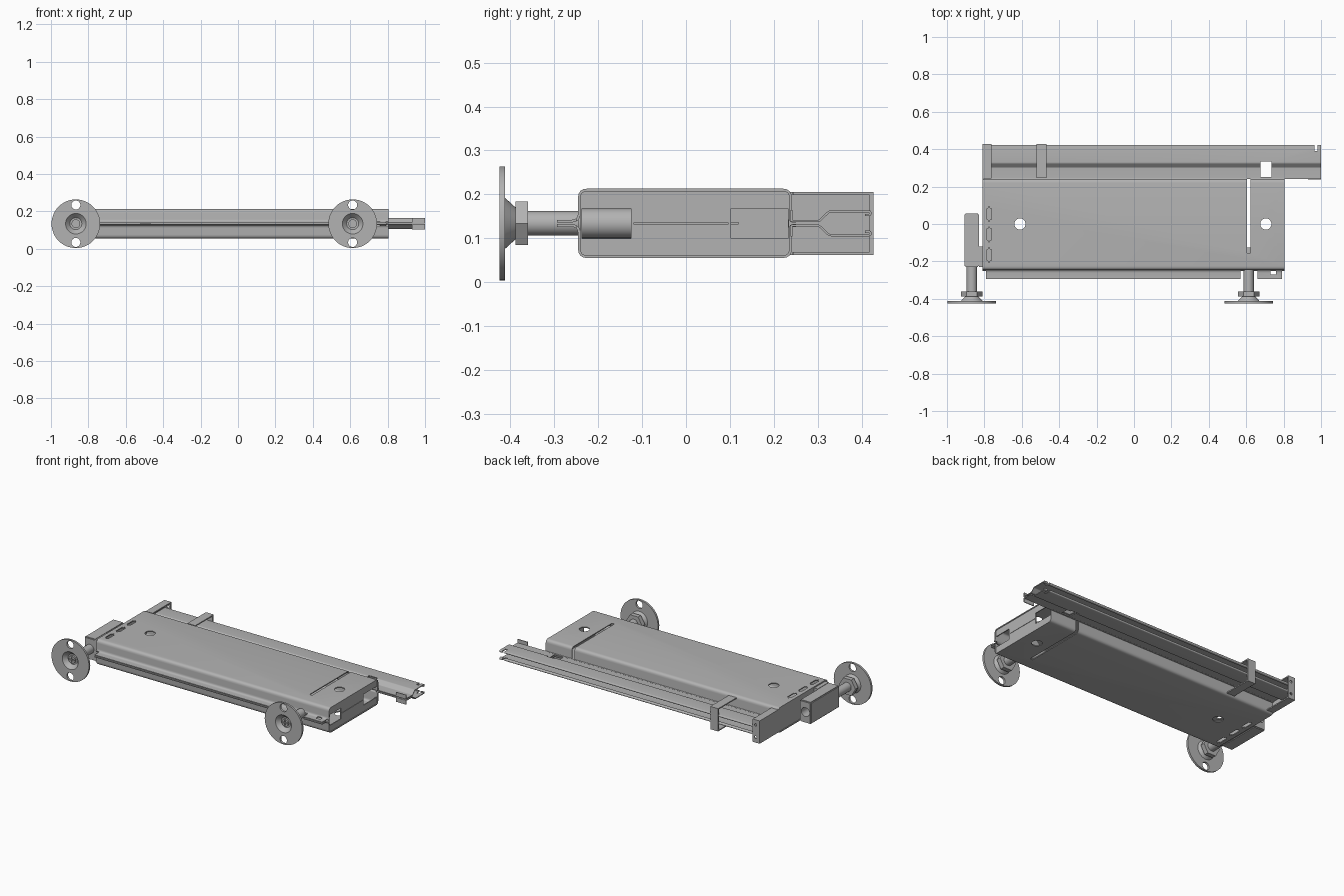
import bpy, bmesh, math
from mathutils import Vector, Matrix

if "Cube" in bpy.data.objects:
    bpy.data.objects.remove(bpy.data.objects["Cube"])

ZC = 0.134  # height of the mid plane
steel = bpy.data.materials.new("grey_steel")
steel.use_nodes = True
steel.diffuse_color = (0.45, 0.45, 0.45, 1)
steel.node_tree.nodes["Principled BSDF"].inputs["Base Color"].default_value = (0.45, 0.45, 0.45, 1)


def finish(name, bm):
    bmesh.ops.recalc_face_normals(bm, faces=bm.faces)
    me = bpy.data.meshes.new(name)
    bm.to_mesh(me)
    bm.free()
    me.materials.append(steel)
    ob = bpy.data.objects.new(name, me)
    bpy.context.collection.objects.link(ob)
    return ob


def add_box(bm, x0, x1, y0, y1, z0, z1):
    size = Matrix.Diagonal((x1 - x0, y1 - y0, z1 - z0, 1))
    mid = Matrix.Translation(((x0 + x1) / 2, (y0 + y1) / 2, (z0 + z1) / 2))
    return bmesh.ops.create_cube(bm, size=1, matrix=mid @ size)["verts"]


def add_cyl(bm, centre, r, depth, axis="Z", segs=32):
    turn = Matrix.Rotation(math.pi / 2, 4, "X") if axis == "Y" else Matrix()
    bmesh.ops.create_cone(bm, cap_ends=True, segments=segs, radius1=r, radius2=r,
                          depth=depth, matrix=Matrix.Translation(centre) @ turn)


def boxes(name, *specs):
    bm = bmesh.new()
    for s in specs:
        add_box(bm, *s)
    return finish(name, bm)


def bake(ob):
    """Turn the modifier stack into plain mesh."""
    dg = bpy.context.evaluated_depsgraph_get()
    me = bpy.data.meshes.new_from_object(ob.evaluated_get(dg))
    ob.modifiers.clear()
    ob.data = me


def cut(ob, bm):
    tool = finish("cutter", bm)
    tool.hide_render = True
    mod = ob.modifiers.new("cut", "BOOLEAN")
    mod.object, mod.operation, mod.solver = tool, "DIFFERENCE", "EXACT"
    bake(ob)
    bpy.data.objects.remove(tool)


def rounded(pts, r, steps=4):
    """Round the inner corners of an open path."""
    pts = [Vector(p) for p in pts]
    out = [pts[0]]
    for a, b, c in zip(pts, pts[1:], pts[2:]):
        k = min(r, (a - b).length * 0.45, (c - b).length * 0.45)
        p, q = b + (a - b).normalized() * k, b + (c - b).normalized() * k
        for i in range(steps + 1):
            t = i / steps
            out.append(p * (1 - t) ** 2 + b * 2 * t * (1 - t) + q * t * t)
    return out + [pts[-1]]


def sheet_pair(name, path, r, x0, x1, thick):
    """Bent sheet along x plus its mirror image below the mid plane."""
    bm = bmesh.new()
    for side in (1, -1):
        rows = [[bm.verts.new((x, p.x, ZC + side * p.y)) for x in (x0, x1)]
                for p in rounded(path, r)]
        for a, b in zip(rows, rows[1:]):
            bm.faces.new((a[0], a[1], b[1], b[0]))
    ob = finish(name, bm)
    mod = ob.modifiers.new("thickness", "SOLIDIFY")
    mod.thickness, mod.offset, mod.use_even_offset = thick, 0, True
    bake(ob)
    return ob


def lathe(name, x, profile, segs=48):
    """Turn (radius, y) points around a y axis at x."""
    bm = bmesh.new()
    vs = [bm.verts.new((x + r, y, ZC)) for r, y in profile]
    es = [bm.edges.new(e) for e in zip(vs, vs[1:])]
    bmesh.ops.spin(bm, geom=vs + es, cent=(x, 0, ZC), axis=(0, 1, 0),
                   angle=2 * math.pi, steps=segs)
    bmesh.ops.remove_doubles(bm, verts=bm.verts, dist=1e-5)
    return finish(name, bm)


def rod(name, x, r, y0, y1, segs=32):
    return lathe(name, x, [(0, y0), (r, y0), (r, y1), (0, y1)], segs)


# Main hollow body: two folded shells meeting at a front flange
body = sheet_pair("body_shells", [(-0.294, 0.005), (-0.243, 0.005), (-0.243, 0.076),
                                  (0.238, 0.076), (0.238, 0.005), (0.25, 0.005)],
                  0.018, -0.81, 0.805, 0.006)
bm = bmesh.new()
add_box(bm, 0.605, 0.623, -0.155, 0.27, 0, 0.3)         # cross slit
for x in (-0.61, 0.705):
    add_cyl(bm, (x, 0, ZC), 0.03, 0.4)                  # round holes
for y in (0.053, -0.055, -0.165):                       # end slots
    vs = add_box(bm, -0.787, -0.763, y - 0.04, y + 0.04, 0, 0.3)
    es = {e for v in vs for e in v.link_edges
          if abs(e.verts[0].co.z - e.verts[1].co.z) > 0.1}
    bmesh.ops.bevel(bm, geom=list(es), offset=0.01, segments=3, affect="EDGES")
for x0, x1, y in ((0.57, 0.66, -0.25), (0.73, 0.76, -0.25), (0.79, 0.9, -0.25), (-0.9, -0.79, -0.25)):
    add_box(bm, x0, x1, -0.33 if x0 != 0.73 else -0.27, y, 0.1, 0.17)
cut(body, bm)

# End plates and inner strip
end_plate = boxes("open_end_plate", (0.795, 0.801, -0.24, 0.235, 0.06, 0.208))
bm = bmesh.new()
add_box(bm, 0.7, 0.9, -0.237, -0.125, 0.1, 0.168)
add_box(bm, 0.7, 0.9, 0.102, 0.232, 0.1, 0.168)
add_box(bm, 0.7, 0.9, -0.12, 0.097, ZC - 0.001, ZC + 0.001)
cut(end_plate, bm)
boxes("closed_end_plate", (-0.806, -0.8, -0.24, 0.235, 0.06, 0.208))
boxes("inner_strip", (-0.8, -0.74, -0.22, 0.12, ZC - 0.003, ZC + 0.003))

# Rear rail: two sheets that open into a fork with hemmed edges
rail = sheet_pair("rear_rail", [(0.24, 0.005), (0.303, 0.005), (0.326, 0.027), (0.42, 0.027),
                                (0.42, 0.019), (0.408, 0.019)], 0.005, -0.8, 1.0, 0.005)
bm = bmesh.new()
add_box(bm, 0.675, 0.735, 0.2, 0.335, 0, 0.3)
add_box(bm, 0.965, 0.98, 0.39, 0.45, 0, 0.3)
cut(rail, bm)
boxes("rail_end_lips", (0.93, 1.0, 0.238, 0.243, ZC + 0.004, ZC + 0.03),
      (0.93, 1.0, 0.238, 0.243, ZC - 0.03, ZC - 0.004))

# Clip and end cap on the rail
Z0, Z1, T = 0.062, 0.205, 0.007
boxes("rail_clip", (-0.522, -0.468, 0.425 - T, 0.427, Z0, Z1),
      (-0.522, -0.468, 0.245, 0.425 - T, Z1 - T, Z1),
      (-0.522, -0.468, 0.245, 0.425 - T, Z0, Z0 + T))
cap = boxes("rail_end_cap", (-0.81, -0.81 + T, 0.228, 0.427, Z0, Z1),
            (-0.81 + T, -0.762, 0.427 - T, 0.427, Z0, Z1),
            (-0.81 + T, -0.762, 0.243, 0.427 - T, Z1 - T, Z1),
            (-0.81 + T, -0.762, 0.243, 0.427 - T, Z0, Z0 + T))
bm = bmesh.new()
for z in (0.095, 0.172):
    add_cyl(bm, (-0.782, 0.427, z), 0.008, 0.04, "Y", 16)
cut(cap, bm)

# Side block that carries the outer foot
bm = bmesh.new()
add_box(bm, -0.905, -0.828, -0.23, 0.055, 0.066, 0.202)
bmesh.ops.bevel(bm, geom=bm.edges[:], offset=0.005, segments=2, affect="EDGES")
block = finish("foot_block", bm)
bm = bmesh.new()
add_cyl(bm, (-0.867, 0.055, ZC), 0.028, 0.2, "Y")
cut(block, bm)
boxes("block_link", (-0.83, -0.806, -0.23, -0.12, 0.066, 0.202))

# Two adjustable feet
for side, x, inner in (("right", -0.867, -0.2), ("left", 0.613, -0.125)):
    pad = lathe(side + "_foot_pad", x, [(0, -0.4), (0.032, -0.4), (0.055, -0.425), (0.13, -0.425),
                                        (0.13, -0.412), (0.058, -0.412), (0.036, -0.388), (0, -0.388)])
    bm = bmesh.new()
    for z in (-0.1, 0.1):
        add_cyl(bm, (x, -0.42, ZC + z), 0.024, 0.1, "Y")
    cut(pad, bm)
    screw = rod(side + "_foot_screw", x, 0.023, -0.41, -0.395)
    bm = bmesh.new()
    add_box(bm, x - 0.016, x + 0.016, -0.43, -0.403, ZC - 0.003, ZC + 0.003)
    cut(screw, bm)
    bm = bmesh.new()
    add_box(bm, x - 0.003, x + 0.003, -0.43, -0.403, ZC - 0.016, ZC + 0.016)
    cut(screw, bm)
    rod(side + "_foot_nut", x, 0.057, -0.388, -0.36, 6)
    rod(side + "_foot_rod", x, 0.028, -0.365, inner)
    if side == "left":
        rod("left_foot_sleeve", x, 0.034, -0.245, inner)

# Smooth curved faces, keep folds crisp
for ob in bpy.context.view_layer.objects:
    ob.select_set(ob.type == "MESH" and steel.name in ob.data.materials)
bpy.context.view_layer.objects.active = body
bpy.ops.object.shade_smooth_by_angle(angle=math.radians(30))
